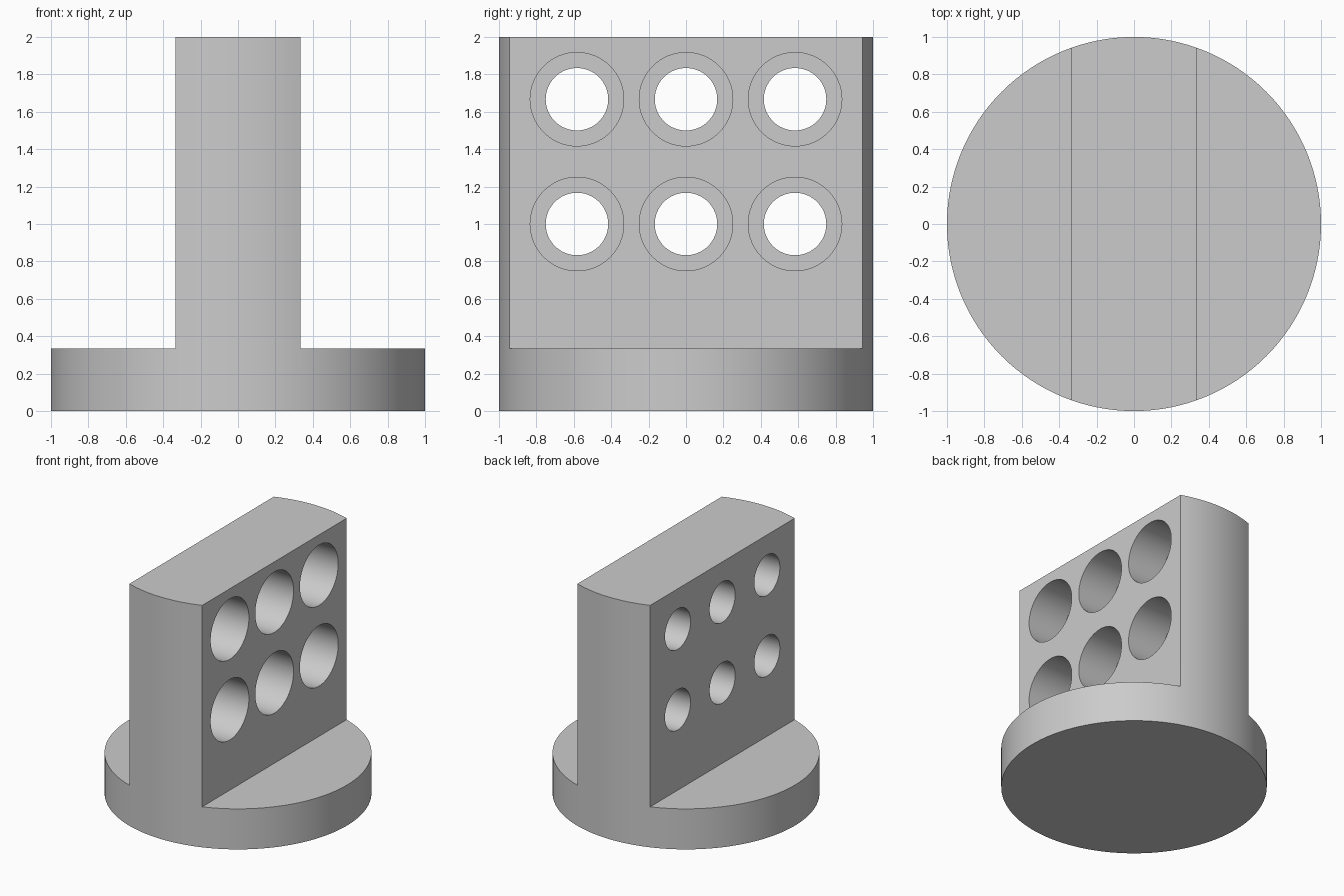
import bpy
import bmesh
from math import radians
from mathutils import Matrix, Vector

cube = bpy.data.objects.get("Cube")
if cube:
    bpy.data.objects.remove(cube, do_unlink=True)

BASE_HEIGHT = 0.335
HALF_WALL = 0.333
HOLE_SPOTS = [(y, z) for y in (-0.583, 0, 0.583) for z in (1.0, 1.667)]

grey = bpy.data.materials.new("light grey")
grey.use_nodes = True
colour = (0.6, 0.6, 0.6, 1)
grey.diffuse_color = colour
grey.node_tree.nodes["Principled BSDF"].inputs["Base Color"].default_value = colour


def make_object(name, bm):
    mesh = bpy.data.meshes.new(name)
    bm.to_mesh(mesh)
    bm.free()
    mesh.materials.append(grey)
    obj = bpy.data.objects.new(name, mesh)
    bpy.context.collection.objects.link(obj)
    return obj


def add_cylinder(bm, radius, depth, matrix, segments):
    bmesh.ops.create_cone(bm, cap_ends=True, segments=segments, radius1=radius,
                          radius2=radius, depth=depth, matrix=matrix)


def bore_cutter(name, radius, x_start, x_end):
    """Row of cylinders along x, one for every hole."""
    bm = bmesh.new()
    for y, z in HOLE_SPOTS:
        centre = Vector(((x_start + x_end) / 2, y, z))
        matrix = Matrix.Translation(centre) @ Matrix.Rotation(radians(90), 4, 'Y')
        add_cylinder(bm, radius, x_end - x_start, matrix, 64)
    return make_object(name, bm)


def cut(target, cutter):
    cutter.hide_render = True
    mod = target.modifiers.new(cutter.name, 'BOOLEAN')
    mod.operation = 'DIFFERENCE'
    mod.solver = 'EXACT'
    mod.object = cutter
    bpy.context.view_layer.objects.active = target
    bpy.ops.object.modifier_apply(modifier=mod.name)
    bpy.data.objects.remove(cutter, do_unlink=True)


# Round bar that becomes the disc base and the upright wall
bm = bmesh.new()
add_cylinder(bm, 1, 2, Matrix.Translation((0, 0, 1)), 128)
stand = make_object("drilled_wall_on_round_base", bm)

# Cut away both sides above the base
bm = bmesh.new()
for side in (-1, 1):
    place = Matrix.Translation((side * (HALF_WALL + 1), 0, BASE_HEIGHT + 1))
    bmesh.ops.create_cube(bm, size=2, matrix=place @ Matrix.Diagonal((1, 1.2, 1, 1)))
cut(stand, make_object("side_cutter", bm))

# Through holes, then wider counterbores from the +x face to mid-wall
cut(stand, bore_cutter("through_hole_cutter", 0.167, -0.5, 0.5))
cut(stand, bore_cutter("counterbore_cutter", 0.25, 0, 0.5))

# Smooth curved walls with sharp rims
bpy.ops.object.select_all(action='DESELECT')
stand.select_set(True)
bpy.context.view_layer.objects.active = stand
bpy.ops.object.shade_smooth_by_angle(angle=radians(30))
